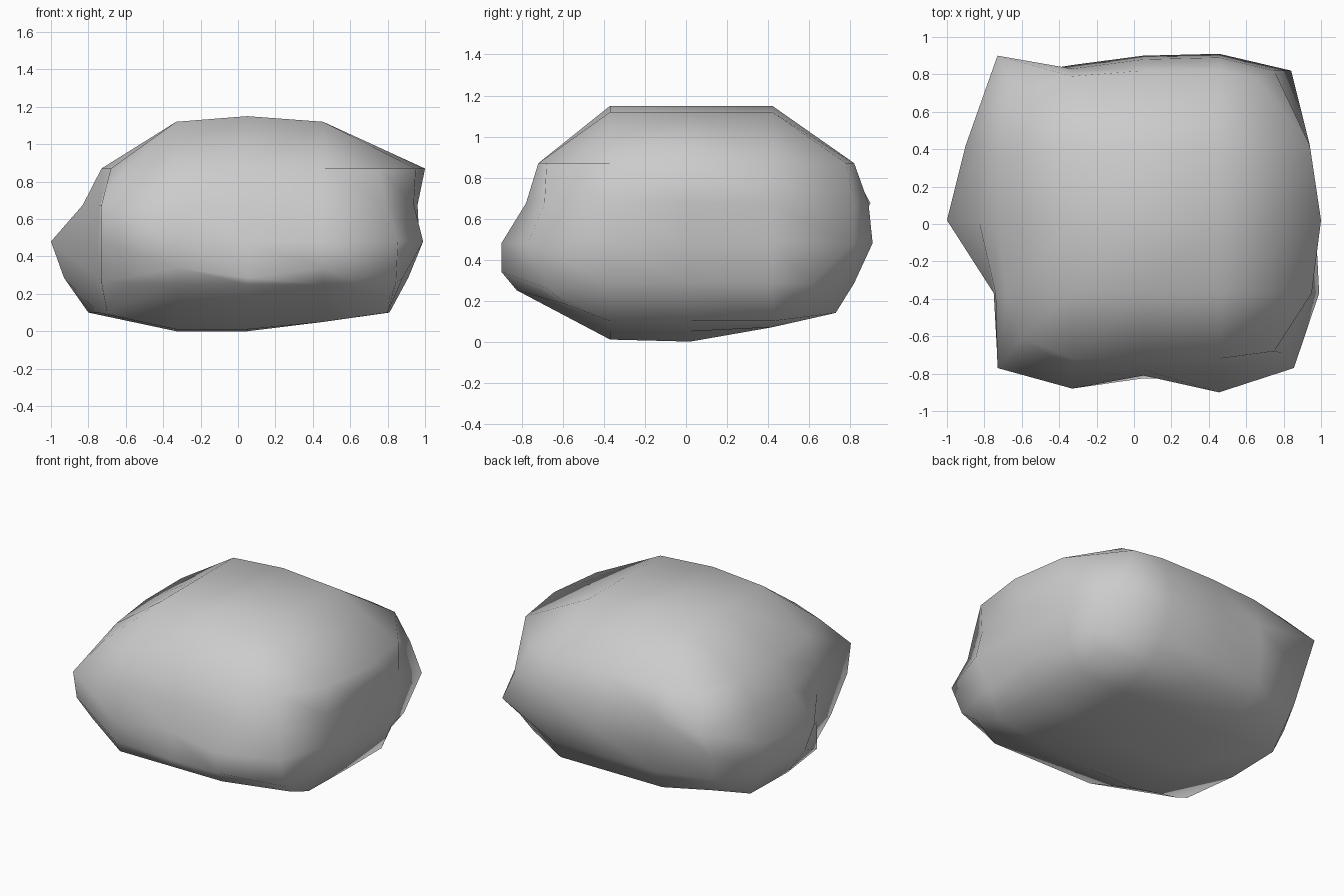
import bpy, bmesh

# base lattice of the block: five lines along each axis
GX = [-0.73, -0.33, 0.05, 0.455, 0.845]
GY = [-0.77, -0.37, 0.02, 0.42, 0.82]
GZ = [0.10, 0.285, 0.48, 0.675, 0.87]

# corner profiles (x, y), bottom to top, keyed by right / back
CORNER = {
    (0, 0): [(-0.70, -0.41), (-0.73, -0.55), (-0.73, -0.73), (-0.73, -0.77), (-0.60, -0.61)],
    (1, 0): [(0.81, -0.58), (0.845, -0.68), (0.855, -0.77), (0.79, -0.69), (0.75, -0.68)],
    (0, 1): [(-0.66, 0.66), (-0.72, 0.71), (-0.74, 0.78), (-0.73, 0.90), (-0.64, 0.72)],
    (1, 1): [(0.78, 0.57), (0.85, 0.61), (0.84, 0.82), (0.75, 0.82), (0.66, 0.78)],
}
# left and right sides: x along y, one row per level from bottom rim to top rim
LEFT = [[-0.75, -0.80, -0.79], [-0.75, -0.93, -0.88], [-0.75, -1.0, -0.90],
        [-0.74, -0.83, -0.82], [-0.68, -0.73, -0.73]]
RIGHT = [[0.80, 0.81, 0.81], [0.88, 0.91, 0.89], [0.99, 0.97, 0.93],
         [0.94, 0.96, 0.94], [0.95, 1.0, 0.94]]
# front and back lumps along x, crown and belly profiles
FRONT, BACK = [-0.88, -0.81, -0.90], [0.85, 0.90, 0.91]
CROWN, BELLY_X, BELLY_Y = [1.12, 1.15, 1.12], [0.0, 0.0, 0.05], [0.01, 0.0, 0.07]


def shape(i, j, k):
    x, y, z = GX[i], GY[j], GZ[k]
    if i in (0, 4) and j in (0, 4):              # corners
        x, y = CORNER[(i // 4, j // 4)][k]
        if k == 0 and i + j > 0:
            z = 0.18
        elif k == 1 and j == 0:
            z = 0.26
    elif i in (0, 4):                            # left and right
        x = (LEFT if i == 0 else RIGHT)[k][j - 1]
    elif j == 0:                                 # front, with undercut
        y = [-0.825, FRONT[i - 1], FRONT[i - 1], -0.78, -0.72][k]
        z = 0.25 if k == 0 else 0.34 if k == 1 and i != 2 else z
    elif j == 4:                                 # back, tucked in below
        b = BACK[i - 1]
        y = [0.73, 0.82, b, b - 0.02, 0.79 if i == 1 else y][k]
        z = 0.14 if k == 0 else z
    elif k == 4:
        z = CROWN[i - 1]
    elif k == 0:
        z = max(BELLY_X[i - 1], BELLY_Y[j - 1])
    return x, y, z


# boulder
bm = bmesh.new()
bmesh.ops.create_cube(bm, size=4)
bmesh.ops.subdivide_edges(bm, edges=bm.edges[:], cuts=3, use_grid_fill=True)
for v in bm.verts:
    v.co = shape(*(round(c + 2) for c in v.co))
for f in bm.faces:
    f.smooth = True
bm.normal_update()
mesh = bpy.data.meshes.new("boulder")
bm.to_mesh(mesh)
bm.free()
bpy.context.collection.objects.link(bpy.data.objects.new("boulder", mesh))

# weathered grey stone
stone = bpy.data.materials.new("stone_grey")
stone.diffuse_color = (0.52, 0.52, 0.52, 1)
mesh.materials.append(stone)
